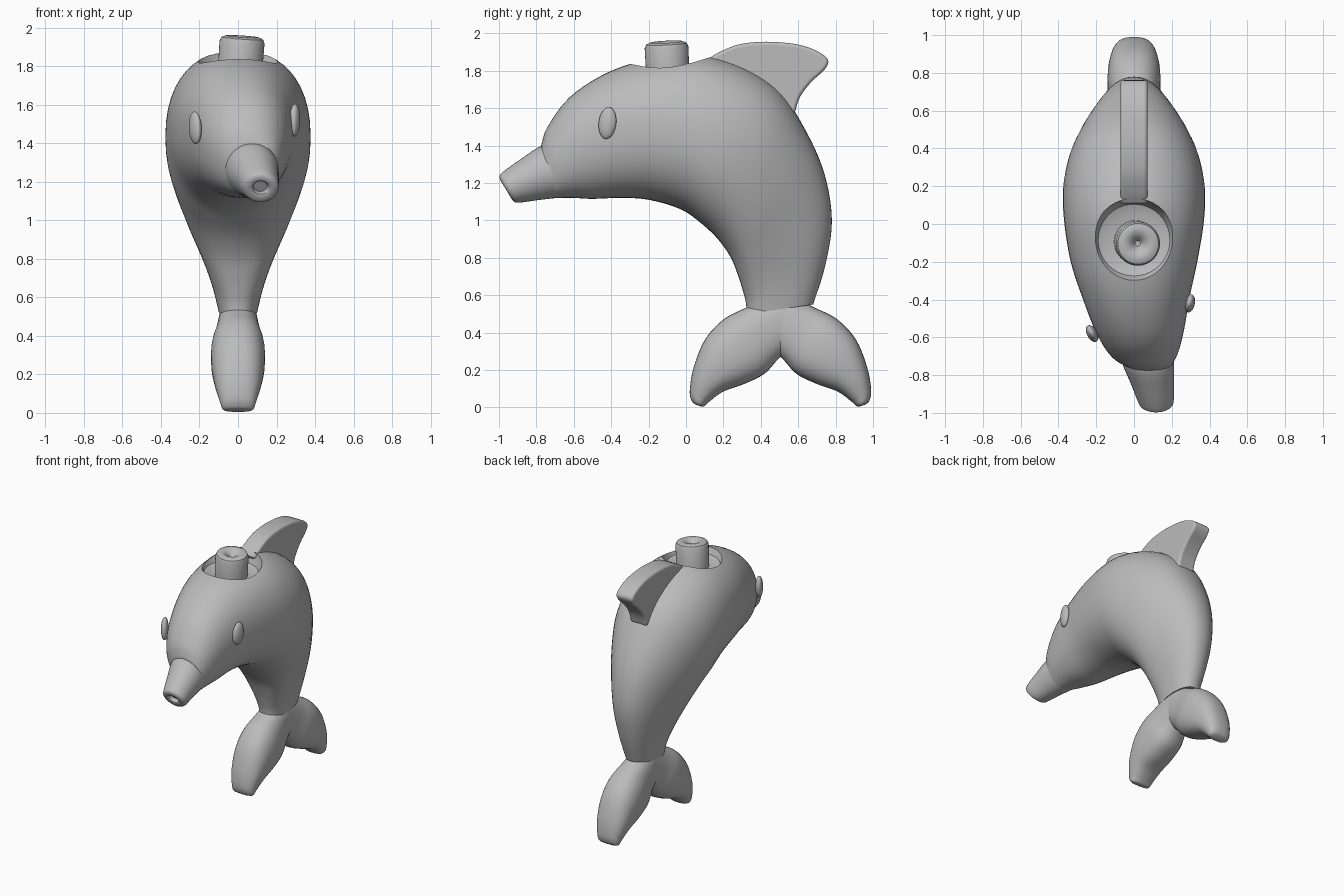
import bpy, bmesh, math
from mathutils import Vector

if "Cube" in bpy.data.objects:
    bpy.data.objects.remove(bpy.data.objects["Cube"], do_unlink=True)

grey = bpy.data.materials.new("plain grey")
grey.use_nodes = True
grey.diffuse_color = (0.5, 0.5, 0.5, 1)
grey.node_tree.nodes["Principled BSDF"].inputs["Base Color"].default_value = (0.5, 0.5, 0.5, 1)


def finish(name, bm, angle=40):
    bmesh.ops.recalc_face_normals(bm, faces=bm.faces)
    mesh = bpy.data.meshes.new(name)
    bm.to_mesh(mesh)
    bm.free()
    mesh.materials.append(grey)
    obj = bpy.data.objects.new(name, mesh)
    bpy.context.collection.objects.link(obj)
    smooth(obj, angle)
    return obj


def smooth(obj, angle=40):
    bpy.ops.object.select_all(action="DESELECT")
    obj.select_set(True)
    bpy.context.view_layer.objects.active = obj
    bpy.ops.object.shade_smooth_by_angle(angle=math.radians(angle))


def apply_modifiers(obj):
    deps = bpy.context.evaluated_depsgraph_get()
    obj.data = bpy.data.meshes.new_from_object(obj.evaluated_get(deps))
    obj.modifiers.clear()


def spline(points, steps):
    """Catmull-Rom curve through tuples of any length."""
    pts = [Vector(p) for p in points]
    pts = [pts[0] * 2 - pts[1]] + pts + [pts[-1] * 2 - pts[-2]]
    out = []
    for a, b, c, d in zip(pts, pts[1:], pts[2:], pts[3:]):
        for i in range(steps):
            t = i / steps
            out.append((b * 2 + (c - a) * t + (a * 2 - b * 5 + c * 4 - d) * t ** 2
                        + (b * 3 - a - c * 3 + d) * t ** 3) / 2)
    return out + [pts[-2]]


def loft(name, stations, steps=5, sides=48, power=2.0, angle=40, mirror_y=None):
    """Skin rings given as (y, z of one edge, y, z of the other, half width, x)."""
    bm = bmesh.new()
    rings = []
    for y1, z1, y2, z2, hw, cx in spline(stations, steps):
        ring = []
        for k in range(sides):
            a = 2 * math.pi * k / sides
            c = math.copysign(abs(math.cos(a)) ** (2 / power), math.cos(a))
            s = math.copysign(abs(math.sin(a)) ** (2 / power), math.sin(a))
            y = (y1 + y2) / 2 + c * (y1 - y2) / 2
            z = (z1 + z2) / 2 + c * (z1 - z2) / 2
            if mirror_y is not None:
                y = 2 * mirror_y - y
            ring.append(bm.verts.new((cx + s * hw, y, z)))
        rings.append(ring)
    for p, q in zip(rings, rings[1:]):
        for k in range(sides):
            j = (k + 1) % sides
            bm.faces.new((p[k], p[j], q[j], q[k]))
    bm.faces.new(rings[0])
    bm.faces.new(rings[-1])
    return finish(name, bm, angle)


def lathe(name, profile, location, tilt=(0, 0, 0), sides=40):
    """Closed solid turned round its own z axis from (radius, height) points."""
    bm = bmesh.new()
    rings = [[bm.verts.new((r * math.cos(2 * math.pi * k / sides),
                            r * math.sin(2 * math.pi * k / sides), z))
              for k in range(sides)] for r, z in profile]
    for p, q in zip(rings, rings[1:]):
        for k in range(sides):
            j = (k + 1) % sides
            bm.faces.new((p[k], p[j], q[j], q[k]))
    bm.faces.new(rings[0])
    bm.faces.new(rings[-1])
    obj = finish(name, bm)
    obj.location, obj.rotation_euler = location, tilt
    return obj


# Arched body, from the forehead round to the tail stem
body = loft("body", [
    (-0.775, 1.40, -0.69, 1.12, 0.13, 0.075),
    (-0.74, 1.50, -0.60, 1.12, 0.185, 0.05),
    (-0.62, 1.66, -0.50, 1.115, 0.235, 0.03),
    (-0.42, 1.79, -0.35, 1.12, 0.285, 0.01),
    (-0.20, 1.86, -0.20, 1.11, 0.335, 0),
    (0.06, 1.885, -0.03, 1.06, 0.37, 0),
    (0.30, 1.82, 0.08, 0.985, 0.375, 0),
    (0.50, 1.69, 0.17, 0.90, 0.345, 0),
    (0.64, 1.48, 0.24, 0.80, 0.29, 0),
    (0.74, 1.25, 0.28, 0.70, 0.225, 0),
    (0.78, 1.00, 0.305, 0.62, 0.17, 0),
    (0.745, 0.76, 0.32, 0.56, 0.13, 0),
    (0.68, 0.55, 0.325, 0.50, 0.10, 0),
], power=2.2)

# Round dish sunk into the top of the back
cutter = lathe("dish_cutter", [(0.14, 1.77), (0.19, 1.79), (0.22, 1.85), (0.225, 2.0)], (0, -0.085, 0))
cutter.hide_render = True
cut = body.modifiers.new("dish", "BOOLEAN")
cut.operation, cut.solver, cut.object = "DIFFERENCE", "EXACT", cutter
apply_modifiers(body)
bpy.data.objects.remove(cutter, do_unlink=True)
smooth(body)

# Peg standing in the dish, with a dimpled top
lathe("peg", [(0.115, -0.1), (0.117, 0.085), (0.108, 0.105), (0.085, 0.115), (0.055, 0.11),
              (0.03, 0.09), (0.015, 0.07)], (0.015, -0.1, 1.84), (0.05, 0.07, 0))

# Tapered snout, bent to one side, with a hole in its tip
loft("snout", [
    (-0.70, 1.41, -0.58, 1.13, 0.14, 0.06),
    (-0.78, 1.395, -0.69, 1.12, 0.137, 0.075),
    (-0.88, 1.33, -0.80, 1.107, 0.115, 0.097),
    (-0.975, 1.262, -0.89, 1.095, 0.096, 0.115),
    (-0.997, 1.235, -0.92, 1.10, 0.08, 0.117),
    (-0.985, 1.205, -0.94, 1.135, 0.045, 0.118),
    (-0.95, 1.205, -0.91, 1.15, 0.035, 0.116),
], steps=4, sides=40)

# Dorsal fin: rounded slab swept backwards
outline = spline([(0.10, 1.85), (0.17, 1.895), (0.28, 1.94), (0.43, 1.955), (0.60, 1.94), (0.71, 1.90),
                  (0.76, 1.855), (0.74, 1.805), (0.67, 1.74), (0.61, 1.66), (0.58, 1.57)], 4)
bm = bmesh.new()
face = bm.faces.new([bm.verts.new((-0.072, y, z)) for y, z in outline + [Vector((0.3, 1.6))]])
ext = bmesh.ops.extrude_face_region(bm, geom=[face])
bmesh.ops.translate(bm, vec=(0.144, 0, 0), verts=[v for v in ext["geom"] if isinstance(v, bmesh.types.BMVert)])
fin = finish("dorsal_fin", bm)
bev = fin.modifiers.new("round", "BEVEL")
bev.width, bev.segments, bev.angle_limit = 0.035, 5, math.radians(50)
apply_modifiers(fin)
smooth(fin)

# Pair of tail flukes, front and back
for name, mirror in (("front_fluke", None), ("back_fluke", 0.505)):
    loft(name, [
        (0.50, 0.62, 0.62, 0.36, 0.095, 0),
        (0.325, 0.535, 0.50, 0.265, 0.115, 0),
        (0.20, 0.47, 0.42, 0.18, 0.138, 0),
        (0.10, 0.36, 0.31, 0.125, 0.138, 0),
        (0.04, 0.21, 0.20, 0.085, 0.12, 0),
        (0.02, 0.09, 0.13, 0.035, 0.095, 0),
        (0.03, 0.035, 0.10, 0.008, 0.08, 0),
        (0.05, 0.015, 0.08, 0.005, 0.05, 0),
    ], sides=36, power=2.4, angle=60, mirror_y=mirror)

# Oval eyes bulging from the head
for name, place, turn in (("left_eye", (0.295, -0.42, 1.52), -0.2), ("right_eye", (-0.222, -0.58, 1.48), 0.5)):
    bpy.ops.mesh.primitive_uv_sphere_add(segments=24, ring_count=16, location=place)
    eye = bpy.context.object
    eye.name = name
    eye.scale = (0.027, 0.048, 0.085)
    eye.rotation_euler = (-0.12, 0, turn)
    eye.data.materials.append(grey)
    smooth(eye, 60)
